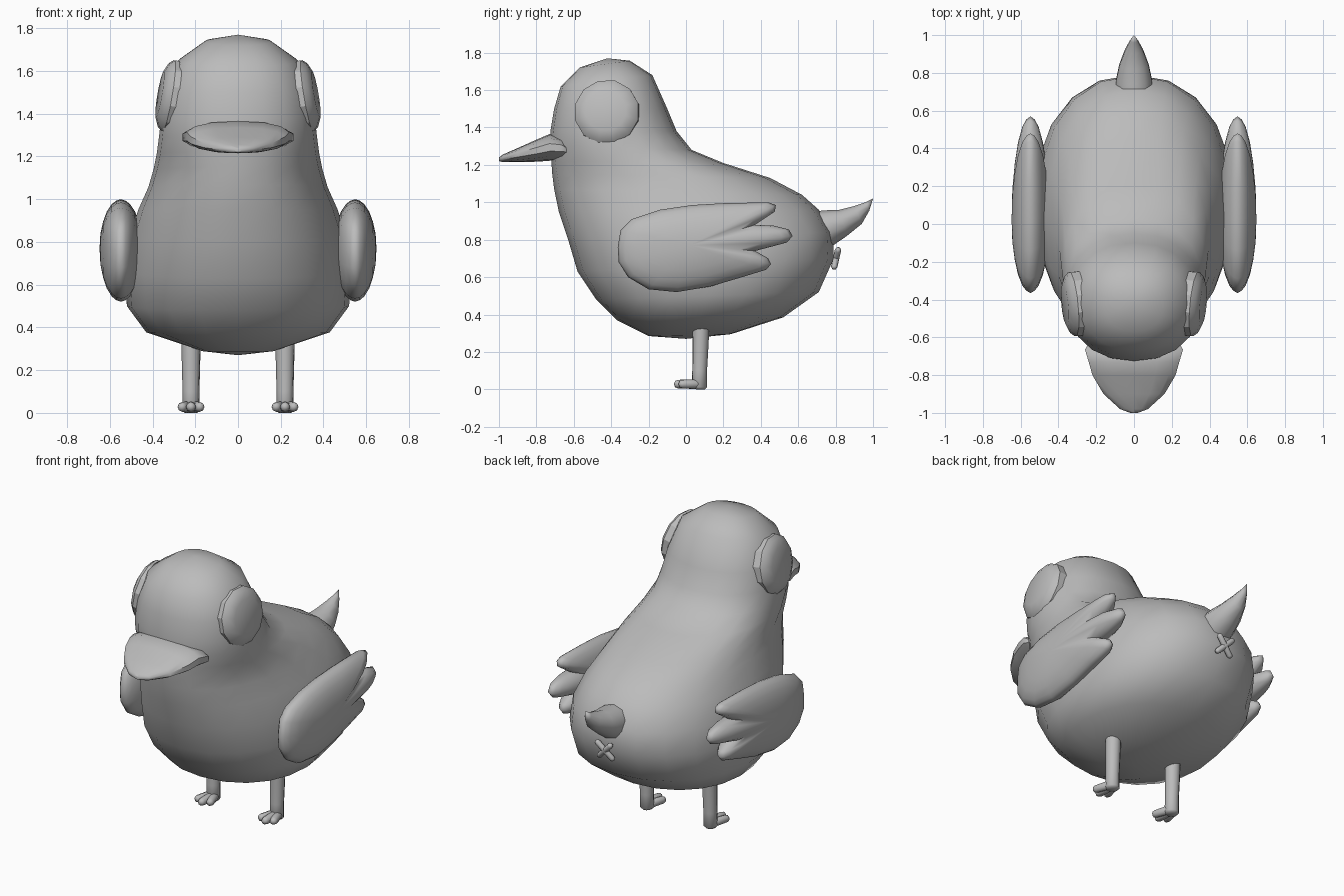
import bpy, bmesh, math
from mathutils import Vector

cube = bpy.data.objects.get("Cube")
if cube:
    bpy.data.objects.remove(cube, do_unlink=True)

grey = bpy.data.materials.new("plain grey")
grey.use_nodes = True
colour = (0.5, 0.5, 0.5, 1)
grey.diffuse_color = colour
grey.node_tree.nodes["Principled BSDF"].inputs["Base Color"].default_value = colour


def make(name, rings, angle=80):
    """Skin a list of equal-length point rings and cap both ends."""
    bm = bmesh.new()
    loops = [[bm.verts.new(p) for p in ring] for ring in rings]
    n = len(loops[0])
    for a, b in zip(loops, loops[1:]):
        for i in range(n):
            j = (i + 1) % n
            bm.faces.new((a[i], a[j], b[j], b[i]))
    bm.faces.new(loops[0])
    bm.faces.new(loops[-1])
    bmesh.ops.remove_doubles(bm, verts=bm.verts, dist=0.0005)
    bmesh.ops.recalc_face_normals(bm, faces=bm.faces)
    mesh = bpy.data.meshes.new(name)
    bm.to_mesh(mesh)
    bm.free()
    mesh.materials.append(grey)
    ob = bpy.data.objects.new(name, mesh)
    bpy.context.collection.objects.link(ob)
    bpy.ops.object.select_all(action="DESELECT")
    ob.select_set(True)
    bpy.context.view_layer.objects.active = ob
    bpy.ops.object.shade_smooth_by_angle(angle=math.radians(angle))
    return ob


def rounded(v, power):
    return math.copysign(abs(v) ** (2 / power), v)


def loft(name, sections, sides=16, power=2.0, angle=80):
    """Each section: two opposite (y, z) points on the centre plane and a half width."""
    rings = []
    for ay, az, by, bz, hw in sections:
        ring = []
        for i in range(sides):
            t = math.tau * i / sides
            c, s = rounded(math.cos(t), power), rounded(math.sin(t), power)
            ring.append((hw * s, (ay + by) / 2 + c * (ay - by) / 2,
                         (az + bz) / 2 + c * (az - bz) / 2))
        rings.append(ring)
    return make(name, rings, angle)


def discs(name, start, axis, profile, sides=8, angle=80):
    """Turned shape: profile of (distance along axis, radius)."""
    start, axis = Vector(start), Vector(axis).normalized()
    u = axis.orthogonal().normalized()
    v = axis.cross(u)
    rings = []
    for d, r in profile:
        rings.append([start + axis * d + r * (u * math.cos(math.tau * i / sides)
                      + v * math.sin(math.tau * i / sides)) for i in range(sides)])
    return make(name, rings, angle)


def rod(name, a, b, r0, r1):
    """Round-ended rod from a to b."""
    axis = Vector(b) - Vector(a)
    n = axis.length
    discs(name, a, axis, [(0, 0), (r0 * .3, r0 * .75), (r0, r0), (n - r1, r1),
                          (n - r1 * .3, r1 * .75), (n, 0)])


# Body and head
loft("body", [
    (0, .27, 0, .27, 0), (-.2, .285, .24, .295, .17), (-.37, .37, .52, .385, .43),
    (-.48, .48, .71, .52, .52), (-.58, .63, .79, .70, .53), (-.63, .8, .785, .84, .51),
    (-.68, .95, .71, .96, .465), (-.705, 1.07, .62, 1.04, .42),
    (-.715, 1.15, .45, 1.13, .395), (-.72, 1.22, .2, 1.21, .38),
    (-.725, 1.3, .03, 1.28, .37), (-.725, 1.38, -.05, 1.38, .36),
    (-.705, 1.5, -.10, 1.5, .34), (-.67, 1.62, -.18, 1.68, .28),
    (-.57, 1.72, -.30, 1.757, .155), (-.42, 1.77, -.42, 1.77, 0)], 20, 2.2)

# Broad flat bill
loft("bill", [
    (-.64, 1.32, -.64, 1.24, .25), (-.665, 1.35, -.665, 1.23, .265),
    (-.73, 1.365, -.73, 1.222, .245), (-.80, 1.335, -.80, 1.217, .225),
    (-.90, 1.29, -.90, 1.215, .165), (-.98, 1.255, -.98, 1.215, .075),
    (-1, 1.24, -1, 1.22, .02)], 14, 2.4, 50)

# Upturned tail
loft("tail", [
    (.68, .95, .72, .74, .10), (.74, .957, .78, .765, .10), (.82, .96, .86, .82, .082),
    (.90, .98, .94, .885, .05), (.96, 1.0, .98, .955, .022), (1, 1.02, 1, 1.02, 0)], 10)

# Small cross under the tail
for side, label in ((1, "left"), (-1, "right")):
    rod(f"cross_bar_{label}", (-.055 * side, .79, .645), (.055 * side, .815, .755), .017, .017)

# Wing outline in (y, z), with three feather tips
wing_outline = [
    (-.365, .76), (-.35, .85), (-.29, .91), (-.14, .96), (.03, .985), (.2, .995),
    (.44, 1.0), (.48, .985), (.475, .95), (.37, .88), (.47, .875), (.55, .855),
    (.57, .82), (.54, .785), (.37, .74), (.44, .70), (.455, .67), (.43, .64),
    (.3, .6), (.13, .55), (-.05, .52), (-.2, .535), (-.31, .6), (-.36, .68)]
wing_mid = (0.02, .77)
wing_steps = [(0, .1), (.3, .096), (.55, .083), (.75, .066), (.9, .043), (.97, .022), (1, 0)]
wing_layers = wing_steps + [(s, -d) for s, d in reversed(wing_steps[:-1])]

for side, label in ((1, "left"), (-1, "right")):
    make(f"{label}_wing", [
        [(side * (.548 + d), wing_mid[0] + s * (y - wing_mid[0]),
          wing_mid[1] + s * (z - wing_mid[1])) for y, z in wing_outline]
        for s, d in wing_layers])

    # Bevelled round eye
    discs(f"{label}_eye", (side * .335, -.425, 1.485), (side, -.1, .17),
          [(-.06, .175), (-.01, .175), (.012, .155), (.032, .11)], 12, 25)

    # Leg and three toes
    x = side * .22
    discs(f"{label}_leg", (x, .07, 0), (0, .03, 1),
          [(0, .03), (.012, .042), (.1, .04), (.25, .044), (.36, .046)], 10)
    for toe, spread, reach in (("inner", -.048, -.04), ("middle", 0, -.065), ("outer", .048, -.04)):
        rod(f"{label}_{toe}_toe", (x + spread * .2, .08, .028),
            (x + spread, reach, .028), .026, .023)
